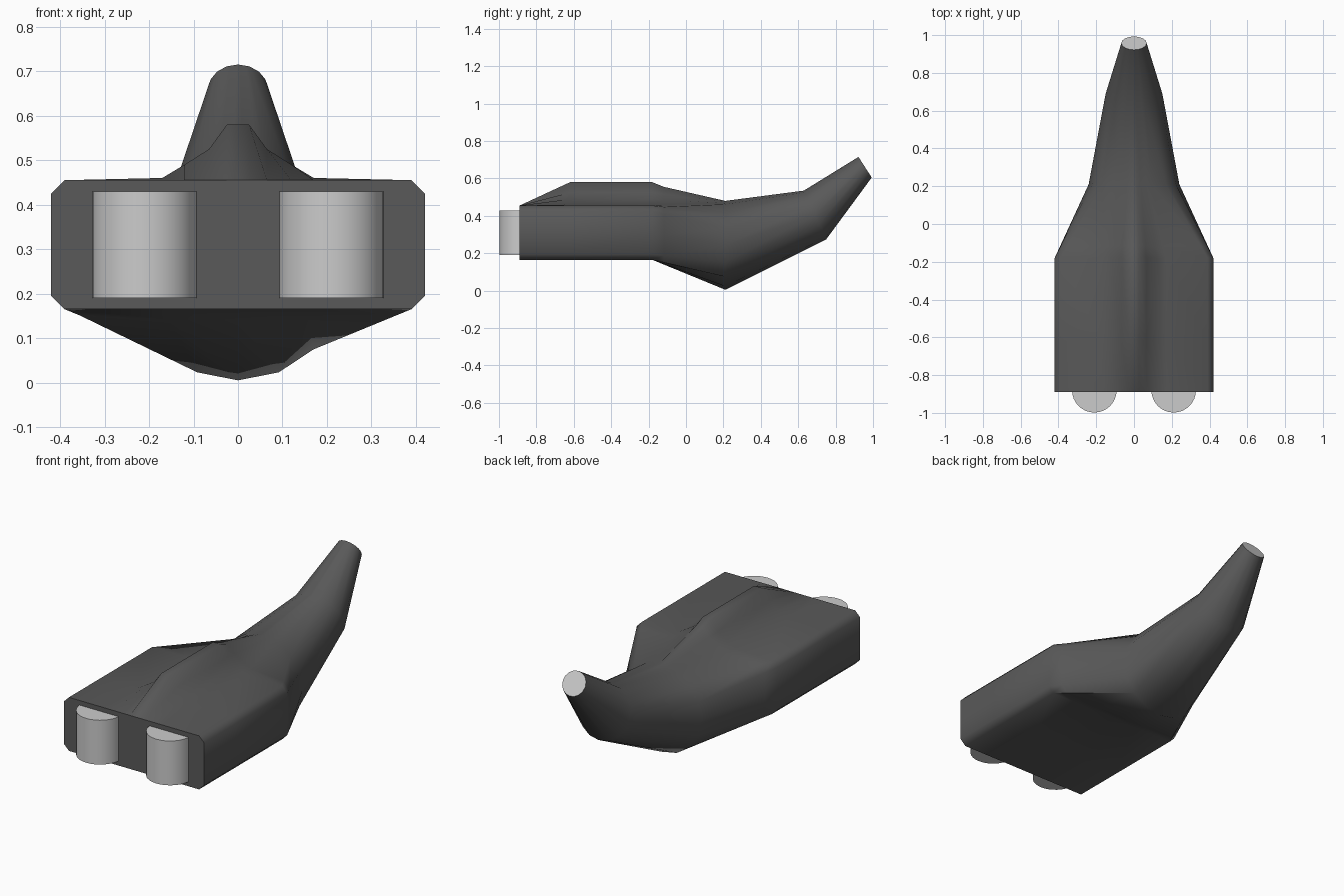
import bpy, bmesh, math
from mathutils import Vector

if "Cube" in bpy.data.objects:
    bpy.data.objects.remove(bpy.data.objects["Cube"])


def material(name, v):
    m = bpy.data.materials.new(name)
    m.diffuse_color = (v, v, v, 1)
    m.use_nodes = True
    m.node_tree.nodes["Principled BSDF"].inputs["Base Color"].default_value = m.diffuse_color
    return m


dark = material("dark_grey", 0.1)
light = material("light_grey", 0.75)

# half sections run from the bottom centre round the side to the top centre
SPLIT = (0.0, 0.3, 0.62, 0.85, 1.0)


def oval(width, bottom, top):
    """16-sided oval; bottom and top are (y, z) so it can lean."""
    b, t = Vector((0, *bottom)), Vector((0, *top))
    mid, up = (b + t) / 2, (t - b) / 2
    pts = [mid - up * math.cos(a) + Vector((width * math.sin(a), 0, 0))
           for a in (i * math.pi / 8 for i in range(9))]
    return pts[:7] + [pts[7].lerp(pts[8], s) for s in SPLIT]


def hull(y, ridge):
    """Chamfered box with a central ridge on top."""
    side = [(0, .165), (.17, .165), (.39, .165), (.42, .195), (.42, .31),
            (.42, .425), (.39, .455)]
    crest = [(.17, .005), (.12, .035), (.065, .07), (.025, .125), (0, .125)]
    return [Vector((x, y, z)) for x, z in side] + \
           [Vector((x, y, .455 + h * ridge)) for x, h in crest]


shoulder = hull(-.18, 1)
belly = oval(.24, (.21, .005), (.21, .48))
blend = [a.lerp(b, .16) for a, b in zip(shoulder, belly)]
for p in blend[-2:]:
    p.z = .555
sections = [hull(-.89, 0), hull(-.62, 1), shoulder, blend, belly,
            oval(.15, (.75, .275), (.63, .535)),
            oval(.067, (.993, .605), (.922, .715))]

# body and neck: loft through mirrored sections
bm = bmesh.new()
rings = []
for half in sections:
    full = half + [Vector((-p.x, p.y, p.z)) for p in half[-2:0:-1]]
    rings.append([bm.verts.new(p) for p in full])
n = len(rings[0])
for a, b in zip(rings, rings[1:]):
    for i in range(n):
        j = (i + 1) % n
        bm.faces.new((a[i], a[j], b[j], b[i]))
bm.faces.new(rings[0][::-1])
bm.faces.new(rings[-1]).material_index = 1
bmesh.ops.recalc_face_normals(bm, faces=bm.faces)
mesh = bpy.data.meshes.new("body")
bm.to_mesh(mesh)
bm.free()
mesh.materials.append(dark)
mesh.materials.append(light)
body = bpy.data.objects.new("body", mesh)
bpy.context.collection.objects.link(body)
bpy.context.view_layer.objects.active = body
body.select_set(True)
bpy.ops.object.shade_smooth_by_angle(angle=math.radians(50))

# upright drums at the rear
for name, x in (("left_drum", -.21), ("right_drum", .21)):
    bpy.ops.mesh.primitive_cylinder_add(vertices=32, radius=.118, depth=.24,
                                        location=(x, -.88, .31))
    drum = bpy.context.object
    drum.name = name
    drum.data.materials.append(light)
    bpy.ops.object.shade_smooth_by_angle(angle=math.radians(40))
